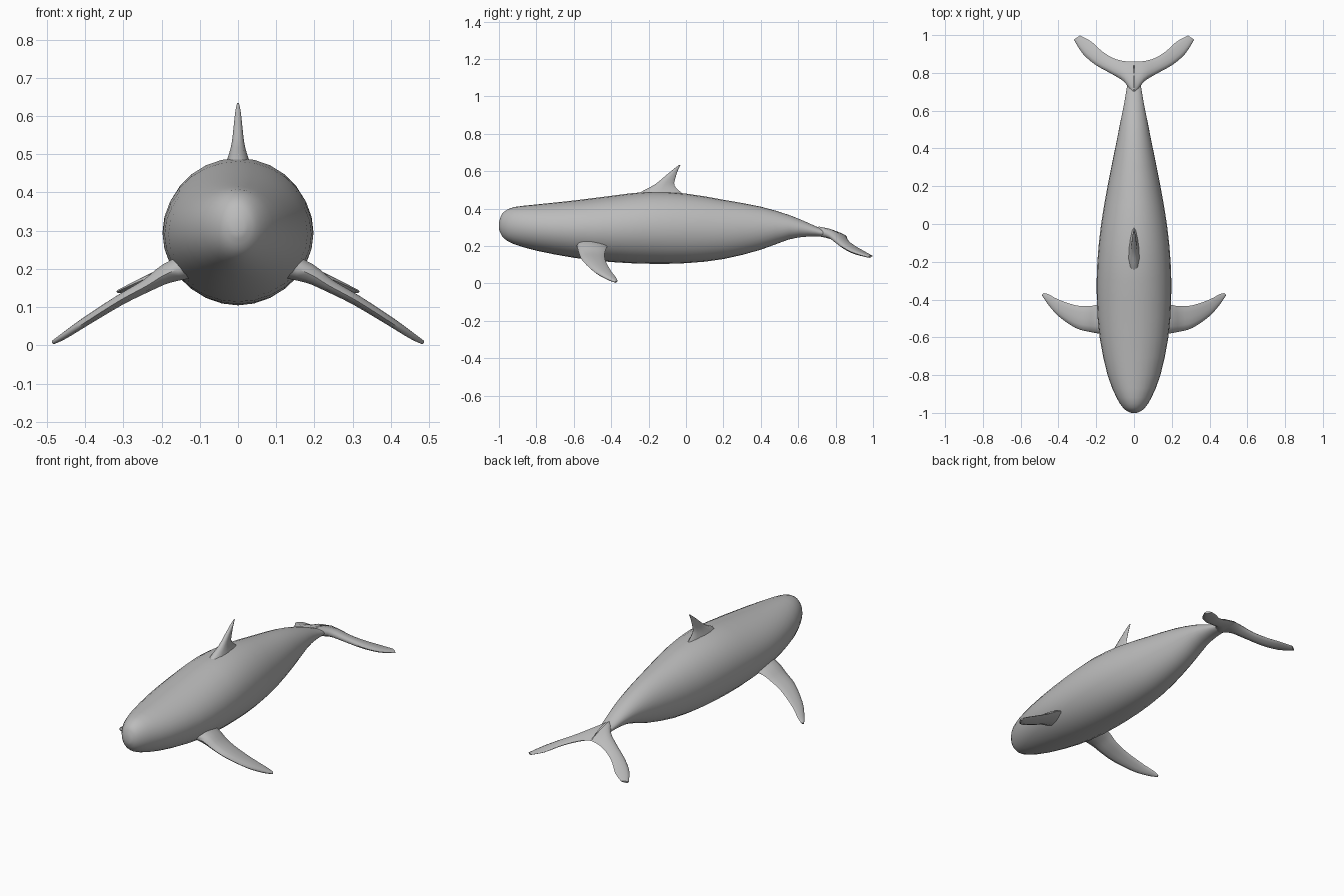
import bpy, bmesh, math
from mathutils import Vector

if "Cube" in bpy.data.objects:
    bpy.data.objects.remove(bpy.data.objects["Cube"])

GREY = (0.5, 0.5, 0.5, 1.0)
skin = bpy.data.materials.new("skin grey")
skin.use_nodes = True
skin.diffuse_color = GREY
skin.node_tree.nodes["Principled BSDF"].inputs["Base Color"].default_value = GREY


def refine(rows, steps):
    """Smoothly interpolate rows of numbers."""
    out = []
    for i in range(len(rows) - 1):
        a, b, c, d = (rows[min(max(i + k, 0), len(rows) - 1)] for k in (-1, 0, 1, 2))
        for s in range(steps):
            t = s / steps
            out.append([q + t * (r - p) / 2 + t * t * (p - 2.5 * q + 2 * r - w / 2)
                        + t ** 3 * (1.5 * (q - r) + (w - p) / 2)
                        for p, q, r, w in zip(a, b, c, d)])
    return out + [list(rows[-1])]


def loft(name, rings, cap_start=True, mirror=False):
    """Skin a list of closed rings into one smooth object."""
    bm = bmesh.new()
    loops = [[bm.verts.new(p) for p in ring] for ring in rings]
    n = len(loops[0])
    for a, b in zip(loops, loops[1:]):
        for i in range(n):
            j = (i + 1) % n
            bm.faces.new((a[i], a[j], b[j], b[i]))
    for loop in ([loops[0]] if cap_start else []) + [loops[-1]]:
        centre = bm.verts.new(sum((v.co for v in loop), Vector()) / n)
        for i in range(n):
            bm.faces.new((loop[i], loop[(i + 1) % n], centre))
    bmesh.ops.recalc_face_normals(bm, faces=bm.faces)
    mesh = bpy.data.meshes.new(name)
    bm.to_mesh(mesh)
    bm.free()
    mesh.materials.append(skin)
    obj = bpy.data.objects.new(name, mesh)
    bpy.context.collection.objects.link(obj)
    if mirror:
        obj.modifiers.new("both sides", 'MIRROR').use_clip = True
    bpy.ops.object.select_all(action='DESELECT')
    obj.select_set(True)
    bpy.context.view_layer.objects.active = obj
    bpy.ops.object.shade_smooth_by_angle(angle=math.radians(60))
    return obj


def fin(name, rows, sides=12, **options):
    """Rows: leading edge xyz, trailing edge xyz, thickness."""
    rows = refine(rows, 3)
    mids = [(Vector(r[:3]) + Vector(r[3:6])) / 2 for r in rows]
    rings = []
    for k, r in enumerate(rows):
        chord = (Vector(r[3:6]) - Vector(r[:3])) / 2
        span = mids[min(k + 1, len(mids) - 1)] - mids[max(k - 1, 0)]
        normal = chord.cross(span).normalized()
        ring = []
        for i in range(sides):
            a = math.tau * i / sides
            # Blunt leading edge, thinner trailing edge
            height = math.sin(a) * (1 - 0.4 * math.cos(a)) * r[6] / 2
            ring.append(mids[k] + chord * math.cos(a) + normal * height)
        rings.append(ring)
    return loft(name, rings, **options)


# Body: y, top, bottom, half width
stations = [
    (-1.0, .325, .29, .015), (-.99, .36, .265, .038), (-.97, .385, .238, .06),
    (-.92, .408, .21, .092), (-.8, .422, .175, .14), (-.6, .443, .137, .182),
    (-.4, .468, .114, .197), (-.2, .49, .105, .194), (0, .48, .108, .174),
    (.2, .447, .13, .14), (.4, .41, .18, .1), (.55, .366, .235, .07),
    (.65, .325, .25, .05), (.73, .29, .25, .037), (.8, .275, .245, .025)]
body_rings = []
for y, top, bottom, width in refine(stations, 2):
    body_rings.append([Vector((width * math.cos(math.tau * i / 28), y,
                               (top + bottom) / 2
                               + (top - bottom) / 2 * math.sin(math.tau * i / 28)))
                       for i in range(28)])
loft("body", body_rings)

# Dorsal fin, flared into the back
fin("dorsal_fin", [
    (0, -.29, .455, 0, .02, .455, .075), (0, -.23, .495, 0, -.03, .49, .05),
    (0, -.165, .53, 0, -.062, .525, .032), (0, -.11, .575, 0, -.056, .565, .022),
    (0, -.065, .612, 0, -.043, .605, .014), (0, -.036, .634, 0, -.029, .633, .005)])

# Pectoral flippers
fin("flippers", [
    (.11, -.59, .215, .11, -.41, .215, .07), (.185, -.58, .188, .185, -.425, .19, .05),
    (.24, -.57, .155, .24, -.435, .158, .033), (.31, -.55, .117, .31, -.43, .12, .027),
    (.4, -.488, .06, .4, -.4, .065, .022), (.455, -.425, .024, .45, -.373, .03, .017),
    (.486, -.378, .006, .478, -.366, .012, .01)], mirror=True)

# Tail flukes, joined on the centre line
fin("tail_flukes", [
    (0, .66, .287, 0, .86, .25, .05), (.045, .745, .265, .05, .862, .24, .042),
    (.11, .79, .232, .11, .878, .218, .032), (.2, .84, .192, .17, .915, .193, .025),
    (.27, .9, .162, .225, .965, .165, .02), (.318, .975, .14, .285, .998, .147, .01)],
    cap_start=False, mirror=True)
